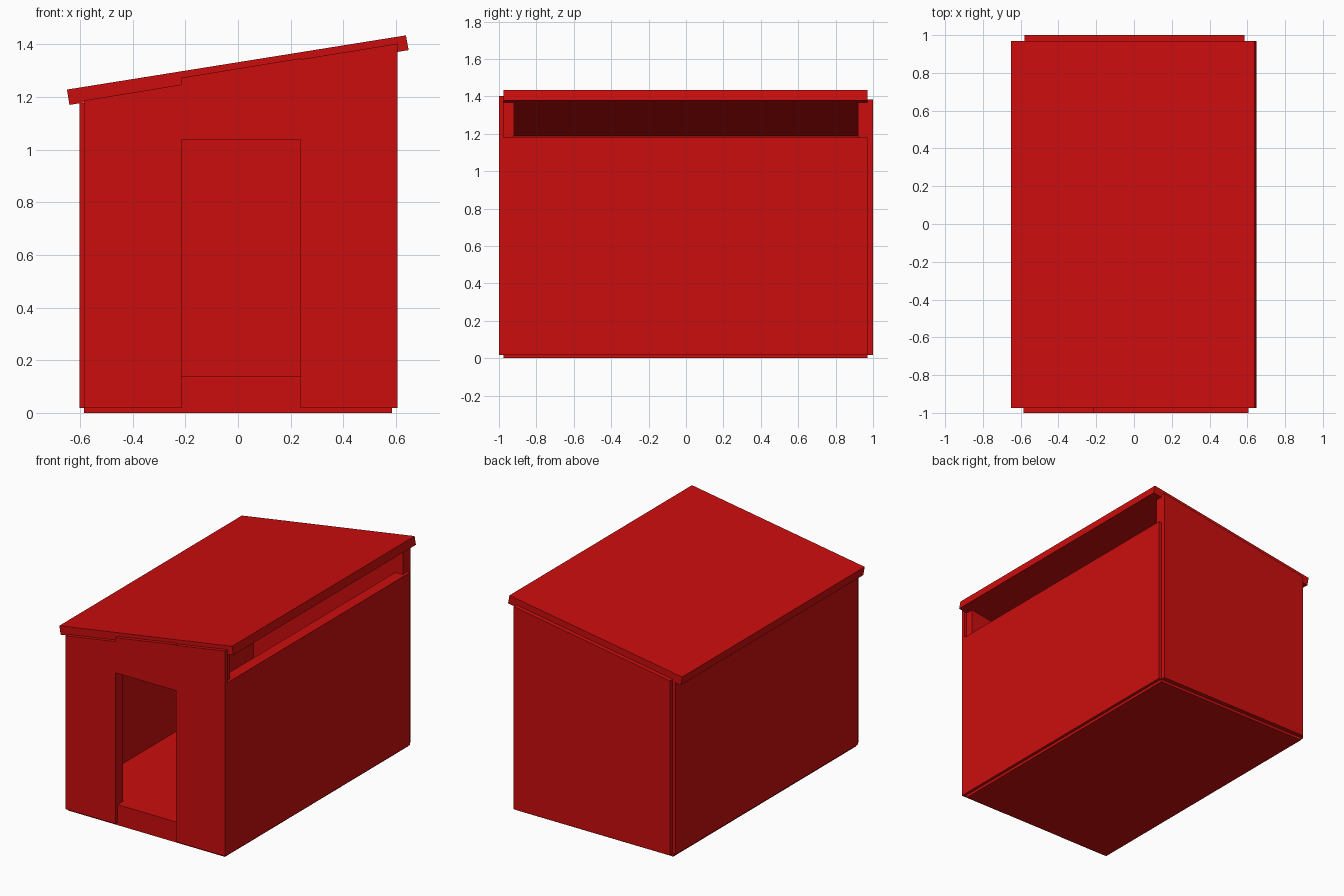
import bpy
import bmesh

cube = bpy.data.objects.get("Cube")
if cube:
    bpy.data.objects.remove(cube, do_unlink=True)

red = bpy.data.materials.new("barn red")
red.use_nodes = True
colour = (0.6, 0.004, 0.004, 1)
red.diffuse_color = colour
red.node_tree.nodes["Principled BSDF"].inputs["Base Color"].default_value = colour


def prism(name, outline, y0, y1):
    """Extrude an x-z outline from y0 to y1."""
    bm = bmesh.new()
    face = bm.faces.new([bm.verts.new((x, y0, z)) for x, z in outline])
    grown = bmesh.ops.extrude_face_region(bm, geom=[face])["geom"]
    bmesh.ops.translate(bm, vec=(0, y1 - y0, 0),
                        verts=[v for v in grown if isinstance(v, bmesh.types.BMVert)])
    bmesh.ops.recalc_face_normals(bm, faces=bm.faces)
    mesh = bpy.data.meshes.new(name)
    bm.to_mesh(mesh)
    bm.free()
    mesh.materials.append(red)
    obj = bpy.data.objects.new(name, mesh)
    bpy.context.collection.objects.link(obj)


def under_roof(x):
    return 1.274 + 0.1628 * x


def wall(name, x0, x1, y0, y1, bottom, lift=0.0):
    """Upright piece whose top follows the roof slope."""
    prism(name, [(x0, bottom), (x1, bottom), (x1, under_roof(x1) + lift),
                 (x0, under_roof(x0) + lift)], y0, y1)


def box(name, x0, x1, y0, y1, z0, z1):
    prism(name, [(x0, z0), (x1, z0), (x1, z1), (x0, z1)], y0, y1)


FRONT, BACK = -0.975, 0.97      # outer faces of the frame
IN_Y, IN_X, OUT_X = 0.92, 0.53, 0.585
DOOR_L, DOOR_R, DOOR_TOP = -0.215, 0.237, 1.037
SILL, FLOOR, SKIRT = 1.18, 0.138, 0.018

# Floor slab and sloped roof
box("floor", -OUT_X, OUT_X, FRONT, BACK, 0, FLOOR)
prism("roof", [(-0.64, 1.17), (0.648, 1.378), (0.638, 1.434), (-0.65, 1.228)], FRONT, BACK)

# Inner frame walls
wall("front_frame_low_side", -OUT_X, DOOR_L, FRONT, -IN_Y, FLOOR)
wall("front_frame_high_side", DOOR_R, OUT_X, FRONT, -IN_Y, FLOOR)
wall("door_header", DOOR_L, DOOR_R, FRONT, -IN_Y, DOOR_TOP)
wall("back_frame", -OUT_X, OUT_X, IN_Y, BACK, FLOOR)
wall("low_side_frame", -OUT_X, -IN_X, -IN_Y, IN_Y, FLOOR)
box("high_side_frame", IN_X, OUT_X, -IN_Y, IN_Y, FLOOR, SILL)

# Outer cladding sheets
wall("front_panel_low_side", -OUT_X, DOOR_L, -1, FRONT, SKIRT, 0.008)
wall("front_panel_high_side", DOOR_R, 0.605, -1, FRONT, SKIRT, 0.03)
wall("panel_over_door", DOOR_L, DOOR_R, -1, FRONT, DOOR_TOP, 0.034)
wall("back_panel", -0.58, OUT_X, BACK, 1, SKIRT, 0.015)
box("low_side_panel", -0.602, -OUT_X, FRONT, BACK, SKIRT, 1.178)
box("high_side_panel", OUT_X, 0.605, FRONT, BACK, SKIRT, SILL)
